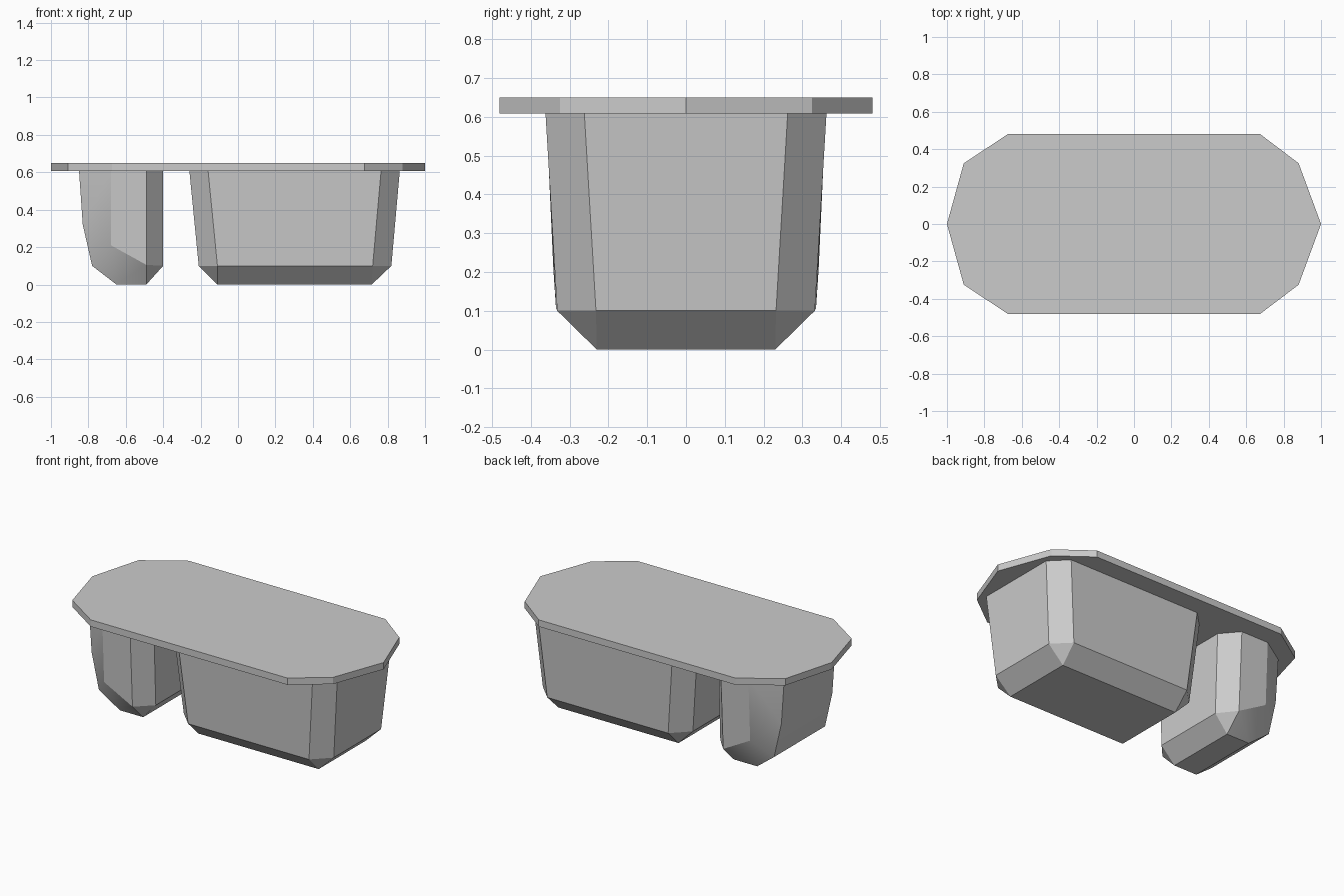
import bpy, bmesh

cube = bpy.data.objects.get("Cube")
if cube:
    bpy.data.objects.remove(cube)

grey = bpy.data.materials.new("plain_grey")
grey.use_nodes = True
grey.diffuse_color = (0.6, 0.6, 0.6, 1)
grey.node_tree.nodes["Principled BSDF"].inputs["Base Color"].default_value = (0.6, 0.6, 0.6, 1)


def loft(name, half_rings, smooth=False):
    """Skin rings given as their +y half; the -y half is mirrored."""
    bm = bmesh.new()
    rings = []
    for half in half_rings:
        full = list(half) + [(x, -y, z) for x, y, z in reversed(half)]
        rings.append([bm.verts.new(p) for p in full])
    n = len(rings[0])
    for a, b in zip(rings, rings[1:]):
        for i in range(n):
            j = (i + 1) % n
            quad = [a[i], a[j], b[j], b[i]]
            if i >= n // 2:      # keep the fold direction symmetric
                quad = quad[1:] + quad[:1]
            bm.faces.new(quad)
    # Caps made of strips joining the mirrored halves
    for ring in (rings[0], rings[-1]):
        for i in range(n // 2 - 1):
            bm.faces.new((ring[i], ring[i + 1], ring[n - 2 - i], ring[n - 1 - i]))
    bmesh.ops.remove_doubles(bm, verts=bm.verts[:], dist=0.0005)
    bmesh.ops.recalc_face_normals(bm, faces=bm.faces[:])
    mesh = bpy.data.meshes.new(name)
    bm.to_mesh(mesh)
    bm.free()
    mesh.materials.append(grey)
    obj = bpy.data.objects.new(name, mesh)
    bpy.context.collection.objects.link(obj)
    if smooth:
        bpy.ops.object.select_all(action='DESELECT')
        obj.select_set(True)
        bpy.context.view_layer.objects.active = obj
        bpy.ops.object.shade_smooth_by_angle(angle=0.52)
    return obj


def chamfered(x0, x1, y, c, z):
    """Half of a rectangle with cut corners."""
    return [(x1, y - c, z), (x1 - c, y, z), (x0 + c, y, z), (x0, y - c, z)]


# Flat top plate
outline = [(1, 0.0003), (0.88, 0.325), (0.675, 0.48),
           (-0.675, 0.48), (-0.91, 0.325), (-1, 0.0003)]
loft("top_plate", [[(x, y, z) for x, y in outline] for z in (0.65, 0.608)])

# Large tapered basin
floor = [(0.715, 0.23, 0)] * 2 + [(-0.11, 0.23, 0)] * 2
loft("large_basin", [chamfered(-0.26, 0.865, 0.362, 0.1, 0.608),
                     chamfered(-0.21, 0.82, 0.332, 0.1, 0.1),
                     floor])

# Small basin with a rising, folded outer corner
loft("small_basin", [
    [(-0.4, 0.255, 0.608), (-0.49, 0.36, 0.608), (-0.68, 0.36, 0.608), (-0.85, 0.25, 0.608)],
    [(-0.4, 0.235, 0.1), (-0.49, 0.335, 0.105), (-0.68, 0.342, 0.21), (-0.83, 0.25, 0.32)],
    [(-0.49, 0.23, 0), (-0.49, 0.23, 0), (-0.65, 0.23, 0), (-0.78, 0.25, 0.1)],
], smooth=True)
